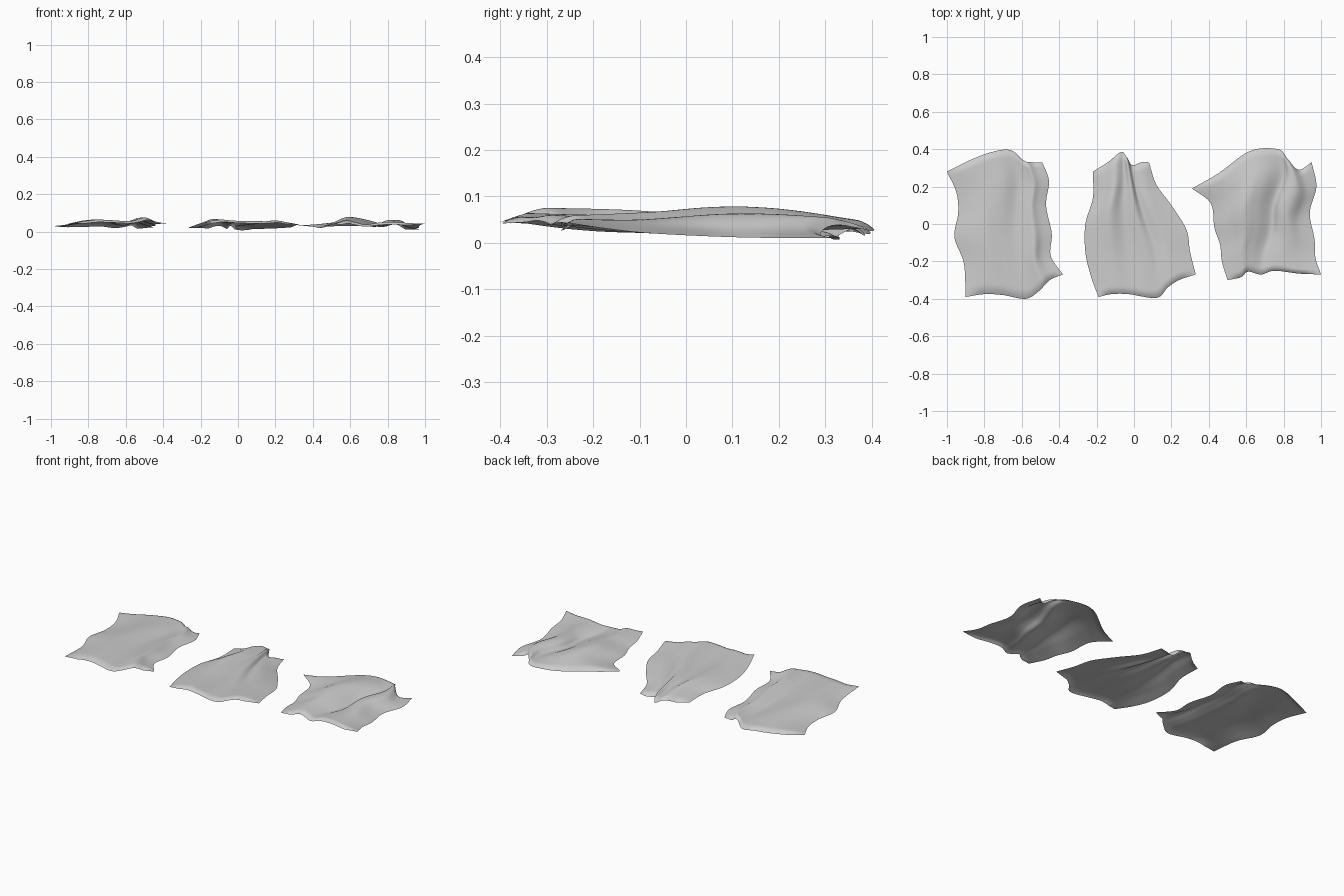
import bpy, bmesh
from mathutils import Vector

if "Cube" in bpy.data.objects:
    bpy.data.objects.remove(bpy.data.objects["Cube"])

NU, NV = 56, 80


def spline(pts, t):
    """Smooth Catmull-Rom curve through evenly spaced control vectors."""
    n = len(pts) - 1
    i = min(int(t * n), n - 1)
    f = t * n - i
    b, c = pts[i], pts[i + 1]
    a = pts[i - 1] if i > 0 else b * 2 - c
    d = pts[i + 2] if i + 2 <= n else c * 2 - b
    return 0.5 * (2 * b + (c - a) * f + (2 * a - 5 * b + 4 * c - d) * f * f
                  + (3 * b - a - 3 * c + d) * f ** 3)


def cloth(name, back, front, left, right, folds):
    """Sheet filling four wavy edges; folds = height rows (mm) from back to front."""
    back, front, left, right = [[Vector(p) for p in e] for e in (back, front, left, right)]
    bl, br, fl, fr = back[0], back[-1], front[0], front[-1]
    bm = bmesh.new()
    grid = []
    for j in range(NV + 1):
        v = j / NV
        # the hems roll down at the back and front
        droop = 0.015 * max(0, 1 - v / 0.06) ** 2 + 0.014 * max(0, 1 - (1 - v) / 0.06) ** 2
        row = []
        for i in range(NU + 1):
            u = i / NU
            p = (spline(back, u) * (1 - v) + spline(front, u) * v
                 + spline(left, v) * (1 - u) + spline(right, v) * u
                 - (bl * (1 - u) + br * u) * (1 - v) - (fl * (1 - u) + fr * u) * v)
            z = spline([spline(r, u) for r in folds], v) / 1000
            z -= droop * min(1, 8 * u, 8 * (1 - u))
            row.append(bm.verts.new((p.x, p.y, max(z, 0.003))))
        grid.append(row)
    for j in range(NV):
        for i in range(NU):
            bm.faces.new((grid[j + 1][i], grid[j + 1][i + 1], grid[j][i + 1], grid[j][i]))
    me = bpy.data.meshes.new(name)
    bm.to_mesh(me)
    bm.free()
    for f in me.polygons:
        f.use_smooth = True
    ob = bpy.data.objects.new(name, me)
    bpy.context.collection.objects.link(ob)


# Left cloth: broad, long parallel folds
cloth("left_cloth",
      back=[(-1, .28), (-.88, .34), (-.76, .385), (-.66, .395), (-.59, .34), (-.55, .33), (-.49, .33)],
      front=[(-.90, -.39), (-.80, -.375), (-.70, -.38), (-.58, -.40), (-.51, -.36), (-.45, -.30), (-.38, -.27)],
      left=[(-1, .28), (-.95, .17), (-.94, .06), (-.96, -.07), (-.91, -.21), (-.90, -.39)],
      right=[(-.49, .33), (-.455, .23), (-.47, .10), (-.44, -.05), (-.445, -.17), (-.38, -.27)],
      folds=[[30, 38, 40, 42, 34, 40, 48, 30, 20],
             [25, 42, 52, 50, 32, 44, 52, 38, 25],
             [28, 50, 63, 56, 46, 58, 70, 48, 34],
             [44, 56, 64, 62, 58, 66, 76, 58, 45]])

# Middle cloth: gathered at the back, fanning to the front
cloth("middle_cloth",
      back=[(-.22, .28), (-.14, .33), (-.07, .385), (-.04, .36), (-.01, .315), (.04, .33), (.08, .33)],
      front=[(-.19, -.39), (-.12, -.375), (-.03, -.375), (.12, -.395), (.18, -.34), (.24, -.30), (.33, -.27)],
      left=[(-.22, .28), (-.22, .14), (-.26, 0), (-.26, -.15), (-.23, -.28), (-.19, -.39)],
      right=[(.08, .33), (.12, .21), (.20, .10), (.28, -.03), (.30, -.15), (.33, -.27)],
      folds=[[20, 32, 46, 30, 46, 28, 22, 22, 14],
             [20, 44, 68, 44, 56, 34, 42, 30, 16],
             [25, 48, 60, 46, 54, 44, 50, 40, 25],
             [48, 58, 65, 60, 56, 58, 62, 54, 40]])

# Right cloth: pulled out at the back left corner, deep folds
cloth("right_cloth",
      back=[(.31, .19), (.45, .27), (.62, .39), (.77, .40), (.82, .35), (.88, .29), (.95, .33)],
      front=[(.50, -.30), (.57, -.285), (.61, -.255), (.68, -.27), (.75, -.25), (.88, -.265), (1.0, -.27)],
      left=[(.31, .19), (.41, .11), (.43, -.02), (.46, -.11), (.47, -.2), (.50, -.30)],
      right=[(.95, .33), (.975, .2), (.94, .06), (.965, -.08), (.97, -.18), (1.0, -.27)],
      folds=[[35, 40, 44, 46, 40, 48, 52, 26, 10],
             [20, 46, 77, 64, 30, 54, 62, 30, 12],
             [24, 48, 66, 52, 26, 40, 50, 38, 24],
             [40, 52, 58, 50, 40, 46, 52, 48, 45]])
